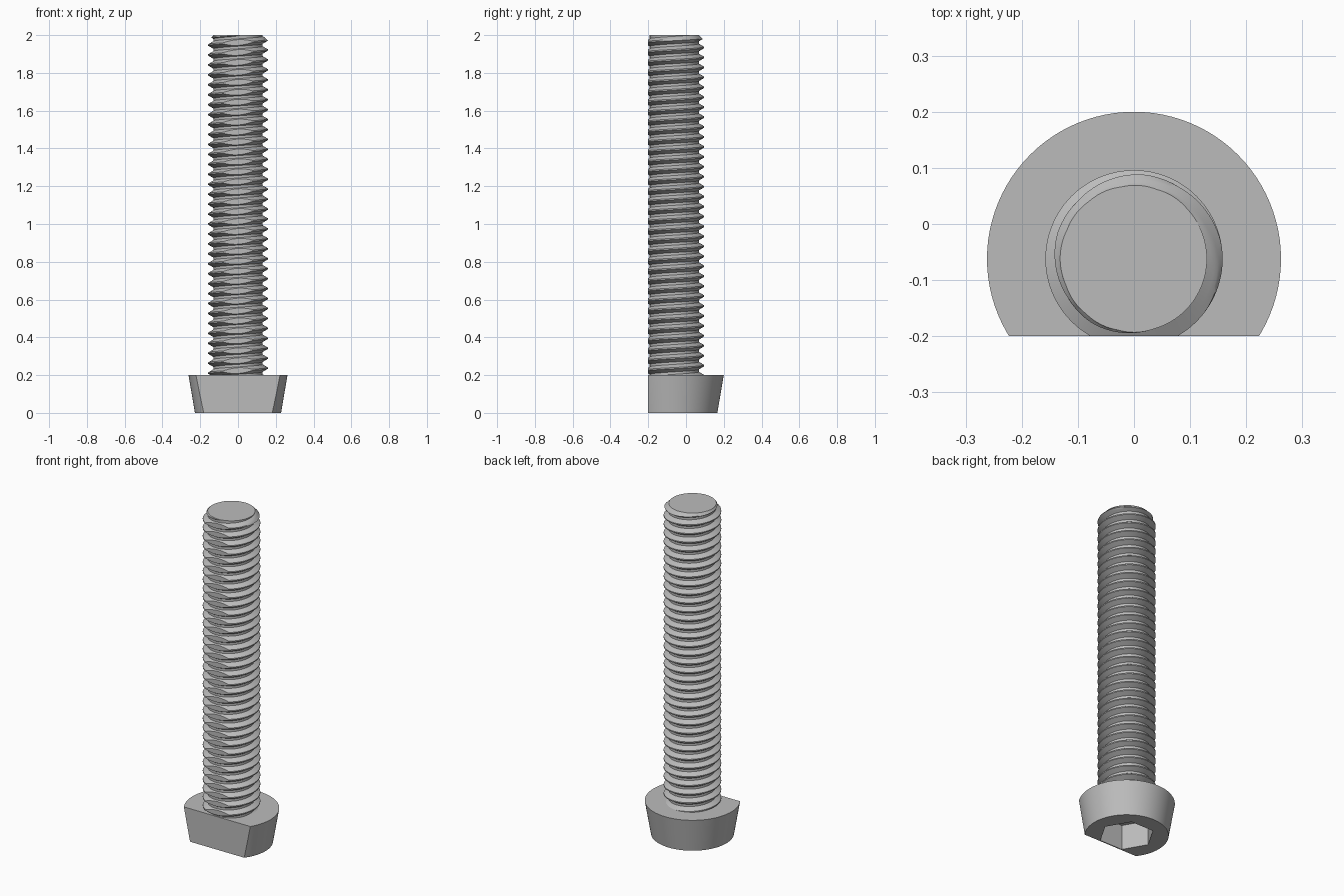
import bpy, bmesh, math
from mathutils import Vector

cube = bpy.data.objects.get("Cube")
if cube:
    bpy.data.objects.remove(cube, do_unlink=True)

AXIS_Y, FLAT_Y = -0.062, -0.2          # bolt axis and the flat ground along its front
HEAD_TOP, TIP = 0.2, 2.0
MAJOR, MINOR, PITCH = 0.158, 0.13, 2 / 38
SOCKET_R, SOCKET_DEPTH = 0.152, 0.15

steel = bpy.data.materials.new("grey steel")
steel.use_nodes = True
steel.diffuse_color = (0.5, 0.5, 0.5, 1)
bsdf = next(n for n in steel.node_tree.nodes if n.type == 'BSDF_PRINCIPLED')
bsdf.inputs["Base Color"].default_value = (0.5, 0.5, 0.5, 1)


def cut(bm, point, normal):
    """Slice away everything beyond a plane and close the openings."""
    bmesh.ops.bisect_plane(bm, geom=bm.verts[:] + bm.edges[:] + bm.faces[:], dist=1e-6,
                           plane_co=point, plane_no=normal, clear_outer=True)
    n = Vector(normal)
    rim = [e for e in bm.edges if e.is_boundary
           and all(abs((v.co - Vector(point)).dot(n)) < 1e-4 for v in e.verts)]
    bmesh.ops.holes_fill(bm, edges=rim, sides=0)


def finish(bm, name):
    bmesh.ops.recalc_face_normals(bm, faces=bm.faces[:])
    mesh = bpy.data.meshes.new(name)
    bm.to_mesh(mesh)
    bm.free()
    mesh.materials.append(steel)
    obj = bpy.data.objects.new(name, mesh)
    bpy.context.collection.objects.link(obj)
    bpy.ops.object.select_all(action='DESELECT')
    obj.select_set(True)
    bpy.context.view_layer.objects.active = obj
    bpy.ops.object.shade_smooth_by_angle(angle=math.radians(30))
    return obj


# Tapered head with a flat side
bm = bmesh.new()
bmesh.ops.create_cone(bm, cap_ends=True, segments=96, radius1=0.228, radius2=0.262, depth=HEAD_TOP)
bmesh.ops.translate(bm, verts=bm.verts[:], vec=(0, AXIS_Y, HEAD_TOP / 2))
cut(bm, (0, FLAT_Y, 0), (0, -1, 0))

# Hexagonal socket sunk into the underside
base = min(bm.faces, key=lambda f: f.calc_center_median().z)
outline = list(base.edges)
bmesh.ops.delete(bm, geom=[base], context='FACES_ONLY')


def hexagon(z):
    return [bm.verts.new((SOCKET_R * math.cos(k * math.pi / 3),
                          AXIS_Y + SOCKET_R * math.sin(k * math.pi / 3), z)) for k in range(6)]


mouth, floor = hexagon(0), hexagon(SOCKET_DEPTH)
for k in range(6):
    m = (k + 1) % 6
    bm.faces.new((mouth[k], mouth[m], floor[m], floor[k]))
bm.faces.new(floor)
lip = [bm.edges.get((mouth[k], mouth[(k + 1) % 6])) for k in range(6)]
bmesh.ops.triangle_fill(bm, use_beauty=True, edges=outline + lip, normal=(0, 0, -1))
finish(bm, "bolt_head")

# Threaded shank: one pitch of profile as (fraction of pitch, fraction of thread depth)
FLANK = 5 / 16
profile = [(0, 0)]
profile += [(1 / 4 + FLANK * s / 4, s / 4) for s in range(5)]
profile += [(1 - FLANK + FLANK * s / 4, 1 - s / 4) for s in range(4)]
COLS, TURNS, STEP = 96, 39, len(profile)
START = 1.941 - 35 * PITCH

bm = bmesh.new()
grid = []
for i in range(COLS):
    a = 2 * math.pi * i / COLS
    column = []
    for j in range(TURNS * STEP):
        u, h = profile[j % STEP]
        z = START + PITCH * (j // STEP + u + i / COLS)
        # The tip chamfer limits the radius near the end
        r = min(MINOR + (MAJOR - MINOR) * h, MINOR + max(0, TIP - z))
        column.append(bm.verts.new((r * math.cos(a), AXIS_Y + r * math.sin(a), z)))
    grid.append(column)
for i in range(COLS):
    # The last column joins the first one a full pitch higher
    wrap = STEP if i == COLS - 1 else 0
    right = grid[(i + 1) % COLS]
    for j in range(TURNS * STEP - 1 - wrap):
        bm.faces.new((grid[i][j], right[j + wrap], right[j + 1 + wrap], grid[i][j + 1]))
# The wrap leaves the lowest rows of the first column open; they are trimmed off here
cut(bm, (0, 0, HEAD_TOP - 0.01), (0, 0, -1))
cut(bm, (0, 0, TIP), (0, 0, 1))
cut(bm, (0, FLAT_Y, 0), (0, -1, 0))
finish(bm, "threaded_shank")
